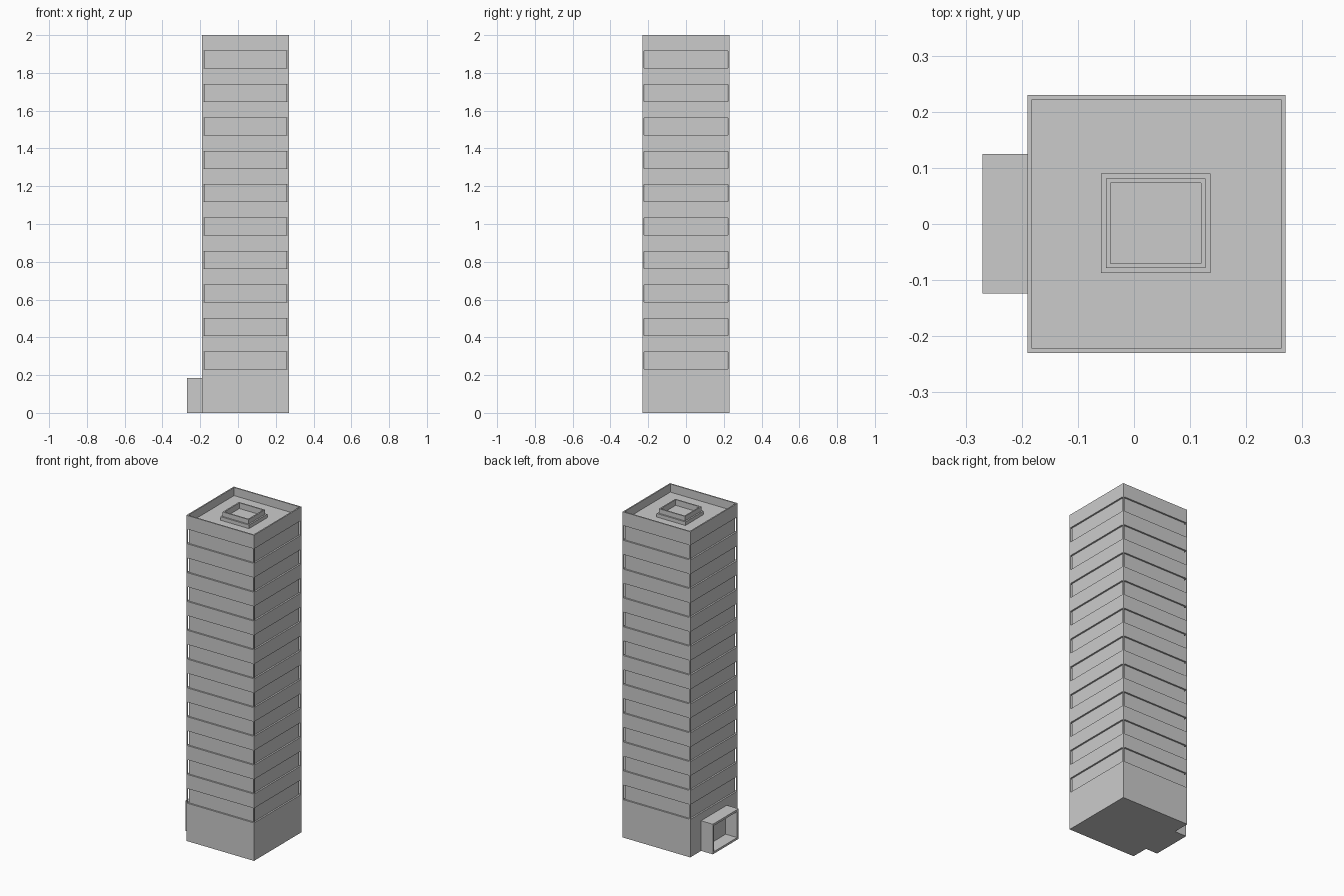
import bpy
import bmesh

if "Cube" in bpy.data.objects:
    bpy.data.objects.remove(bpy.data.objects["Cube"])


def loft(name, rect, levels, place=lambda u, v, w: (u, v, w)):
    """Skin square rings; each level is (inset from rect, position along axis)."""
    u0, u1, v0, v1 = rect
    bm = bmesh.new()
    rings = []
    for inset, w in levels:
        a, b, c, d = u0 + inset, u1 - inset, v0 + inset, v1 - inset
        rings.append([bm.verts.new(place(u, v, w))
                      for u, v in ((a, c), (b, c), (b, d), (a, d))])
    for lo, hi in zip(rings, rings[1:]):
        for i in range(4):
            j = (i + 1) % 4
            bm.faces.new((lo[i], lo[j], hi[j], hi[i]))
    bm.faces.new(rings[0])
    bm.faces.new(rings[-1])
    bmesh.ops.recalc_face_normals(bm, faces=bm.faces)
    mesh = bpy.data.meshes.new(name)
    bm.to_mesh(mesh)
    bm.free()
    obj = bpy.data.objects.new(name, mesh)
    bpy.context.collection.objects.link(obj)
    return obj


X0, X1, Y0, Y1 = -0.19, 0.27, -0.23, 0.23
FLOORS, FIRST, PITCH, BAND = 10, 0.233, 0.177, 0.09
DEPTH, POST, ROOF = 0.01, 0.007, 1.95
bands = [(FIRST + i * PITCH, FIRST + i * PITCH + BAND) for i in range(FLOORS)]

# Tower shell with recessed window bands and a parapet around the roof
levels = [(0, 0)]
for lo, hi in bands:
    levels += [(0, lo), (DEPTH, lo), (DEPTH, hi), (0, hi)]
levels += [(0, 2), (0.008, 2), (0.008, ROOF)]
loft("tower", (X0, X1, Y0, Y1), levels)

# Slim corner posts framing each window band
for n, (lo, hi) in enumerate(bands):
    for x in (X0, X1 - POST):
        for y in (Y0, Y1 - POST):
            loft(f"corner_post_{n + 1}", (x, x + POST, y, y + POST),
                 [(0, lo), (0, hi)])

# Stepped rooftop housing with an open top
loft("roof_housing", (-0.059, 0.136, -0.087, 0.09),
     [(0, ROOF), (0, 1.972), (0.009, 1.972), (0.009, 2),
      (0.017, 2), (0.017, 1.965)])

# Entrance porch: open-fronted frame facing -x
loft("entrance_porch", (-0.124, 0.125, 0, 0.185),
     [(0, X0), (0, -0.27), (0.013, -0.27), (0.013, X0 - 0.002)],
     lambda u, v, w: (w, u, v))
